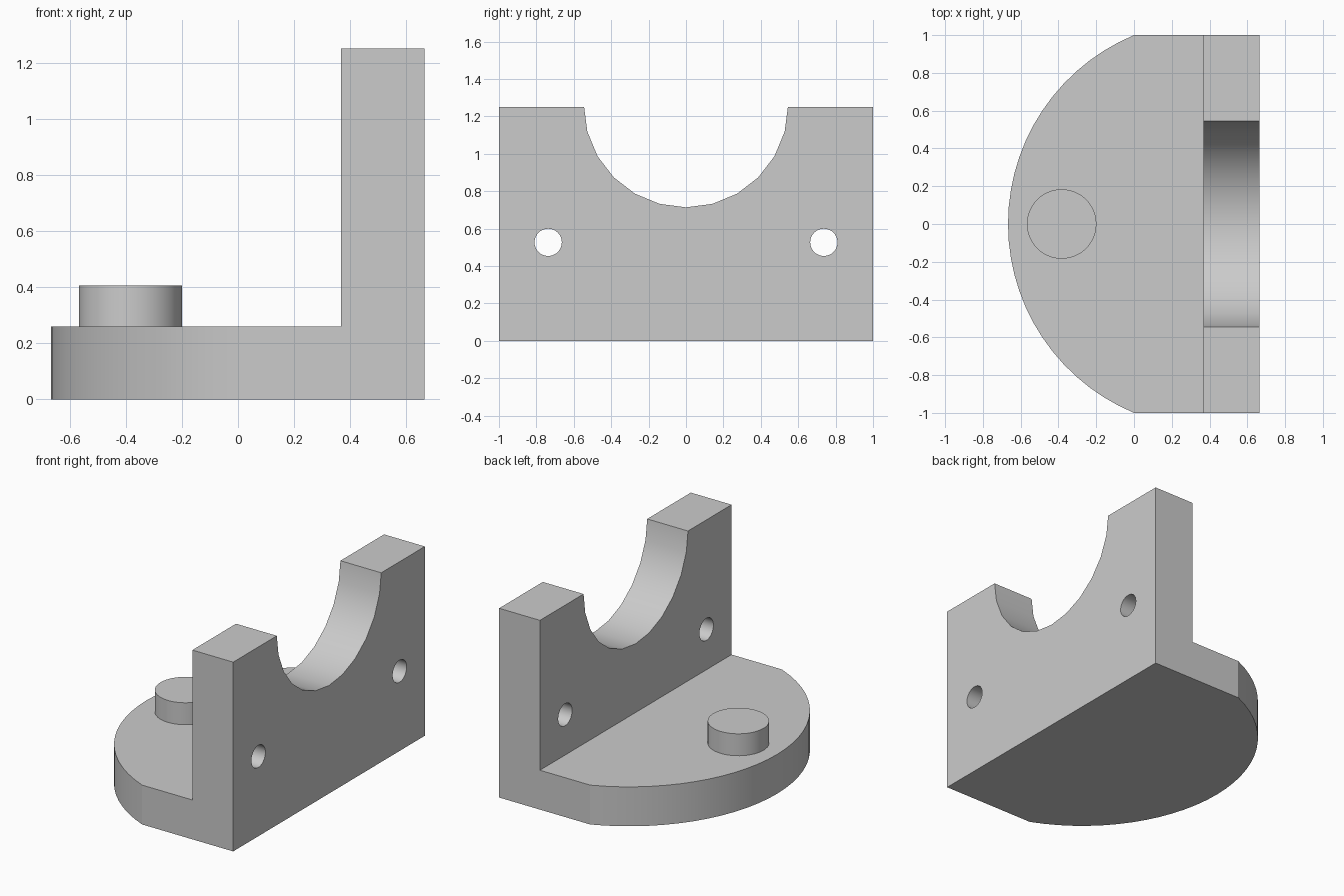
import bpy, bmesh, math
from mathutils import Matrix, Vector

if "Cube" in bpy.data.objects:
    bpy.data.objects.remove(bpy.data.objects["Cube"])

X0, X1, WALL_X = -0.667, 0.665, 0.367
BASE_Z, TOP_Z = 0.26, 1.25

grey = bpy.data.materials.new("plain_grey")
grey.diffuse_color = (0.6, 0.6, 0.6, 1)
grey.use_nodes = True
grey.node_tree.nodes["Principled BSDF"].inputs["Base Color"].default_value = grey.diffuse_color


def add_object(name, bm):
    bmesh.ops.recalc_face_normals(bm, faces=bm.faces)
    mesh = bpy.data.meshes.new(name)
    bm.to_mesh(mesh)
    bm.free()
    mesh.materials.append(grey)
    obj = bpy.data.objects.new(name, mesh)
    bpy.context.collection.objects.link(obj)
    return obj


def prism(name, outline, z0, z1):
    bm = bmesh.new()
    face = bm.faces.new([bm.verts.new((x, y, z0)) for x, y in outline])
    ext = bmesh.ops.extrude_face_region(bm, geom=[face], use_keep_orig=True)
    verts = [g for g in ext["geom"] if isinstance(g, bmesh.types.BMVert)]
    bmesh.ops.translate(bm, verts=verts, vec=(0, 0, z1 - z0))
    return add_object(name, bm)


def cylinder(name, center, radius, depth, sides, along_x=False):
    bm = bmesh.new()
    rot = Matrix.Rotation(math.pi / 2, 4, 'Y') if along_x else Matrix()
    bmesh.ops.create_cone(bm, cap_ends=True, segments=sides, radius1=radius, radius2=radius,
                          depth=depth, matrix=Matrix.Translation(Vector(center)) @ rot)
    return add_object(name, bm)


def finish(obj):
    bpy.ops.object.select_all(action='DESELECT')
    obj.select_set(True)
    bpy.context.view_layer.objects.active = obj
    for mod in list(obj.modifiers):
        bpy.ops.object.modifier_apply(modifier=mod.name)
    bpy.ops.object.shade_smooth_by_angle(angle=math.radians(17))


# Bracket body: straight back, front edge rounded by a shallow arc through (0, +-1)
radius = (1 + X0 * X0) / (2 * -X0)
cx = X0 + radius
half = math.asin(1 / radius)
STEPS = 28
outline = [(X1, -1), (X1, 1)]
for i in range(STEPS + 1):
    a = half - 2 * half * i / STEPS
    outline.append((cx - radius * math.cos(a), radius * math.sin(a)))
bracket = prism("bracket", outline, 0, TOP_Z)

# Cutters: space above the base plate, saddle notch and two bolt holes
wall_mid = (WALL_X + X1) / 2
cutters = [
    prism("clearance_cutter", [(-1, -1.5), (WALL_X, -1.5), (WALL_X, 1.5), (-1, 1.5)], BASE_Z, 2),
    cylinder("notch_cutter", (wall_mid, 0, 1.26), 0.546, 0.6, 24, True),
]
for side in (-1, 1):
    cutters.append(cylinder("bolt_hole_cutter", (wall_mid, side * 0.737, 0.527), 0.073, 0.6, 32, True))

for cutter in cutters:
    cutter.hide_render = True
    mod = bracket.modifiers.new(cutter.name, 'BOOLEAN')
    mod.operation = 'DIFFERENCE'
    mod.solver = 'EXACT'
    mod.object = cutter
finish(bracket)
for cutter in cutters:
    bpy.data.objects.remove(cutter)

# Locating pin standing on the base plate
pin = cylinder("locating_pin", (-0.383, 0, (BASE_Z + 0.405) / 2), 0.184, 0.405 - BASE_Z, 48)
finish(pin)
